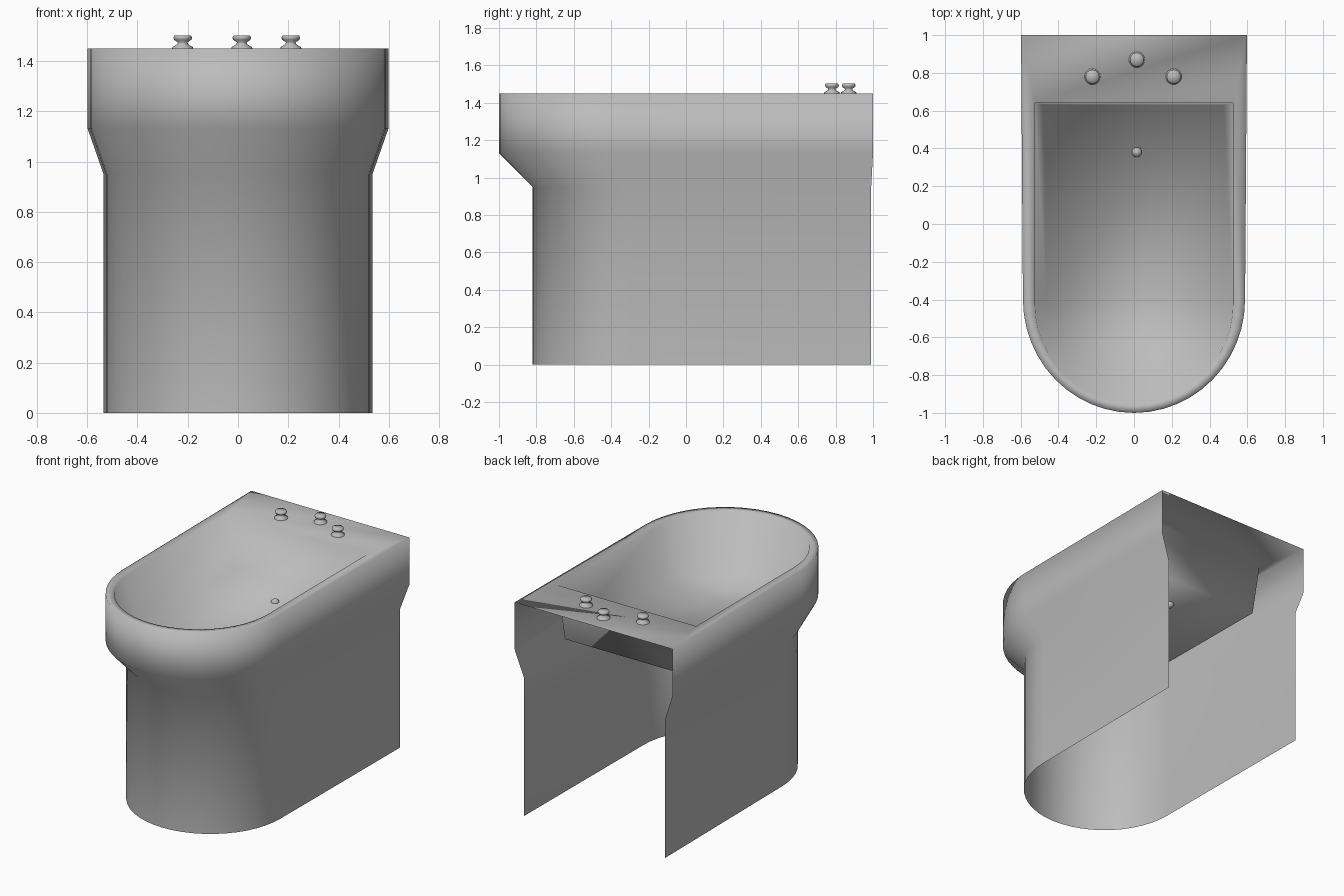
import bpy, bmesh
from math import pi, sin, cos

if "Cube" in bpy.data.objects:
    bpy.data.objects.remove(bpy.data.objects["Cube"])

SEGMENTS = 24

ceramic = bpy.data.materials.new("grey ceramic")
ceramic.use_nodes = True
GREY = (0.5, 0.5, 0.5, 1)
ceramic.diffuse_color = GREY
ceramic.node_tree.nodes["Principled BSDF"].inputs["Base Color"].default_value = GREY


def finish(bm, name):
    mesh = bpy.data.meshes.new(name)
    bm.to_mesh(mesh)
    bm.free()
    mesh.materials.append(ceramic)
    mesh.polygons.foreach_set("use_smooth", [True] * len(mesh.polygons))
    obj = bpy.data.objects.new(name, mesh)
    bpy.context.collection.objects.link(obj)
    return obj


def u_loop(bm, half_back, half_front, back, centre, front, z):
    """Open U outline: straight sides from the back, rounded at the front."""
    points = [(half_back, back)]
    for i in range(SEGMENTS + 1):
        a = pi * i / SEGMENTS
        points.append((half_front * cos(a), centre - (centre - front) * sin(a)))
    points.append((-half_back, back))
    return [bm.verts.new((x, y, z)) for x, y in points]


def bridge(bm, lower, upper):
    for i in range(len(lower) - 1):
        bm.faces.new((lower[i + 1], lower[i], upper[i], upper[i + 1]))


# Thin body: pedestal, flare, rim and basin, open at the back and underneath
bm = bmesh.new()
foot = u_loop(bm, 0.535, 0.526, 0.99, -0.29, -0.82, 0)
neck = u_loop(bm, 0.535, 0.526, 0.99, -0.29, -0.82, 0.95)
flare = u_loop(bm, 0.598, 0.588, 1, -0.4, -1, 1.13)
rim = u_loop(bm, 0.598, 0.588, 1, -0.4, -1, 1.45)
lip = u_loop(bm, 0.525, 0.525, 0.64, -0.42, -0.95, 1.45)
floor = u_loop(bm, 0.475, 0.465, 0.63, -0.38, -0.83, 1.09)
loops = [foot, neck, flare, rim, lip, floor]
for lower, upper in zip(loops, loops[1:]):
    bridge(bm, lower, upper)

# Tap deck and rear basin wall
bm.faces.new((rim[0], rim[-1], lip[-1], lip[0]))
bm.faces.new((lip[0], lip[-1], floor[-1], floor[0]))

# Basin floor, in strips from side to side
last = len(floor) - 1
for i in range(last // 2):
    corners = [floor[i], floor[last - i], floor[last - i - 1], floor[i + 1]]
    if corners[2] is corners[3]:
        corners.pop()
    bm.faces.new(corners)
bmesh.ops.recalc_face_normals(bm, faces=bm.faces)
bm.faces.ensure_lookup_table()
bm.normal_update()
deck = next(f for f in bm.faces if rim[0] in f.verts and rim[-1] in f.verts)
if deck.normal.z < 0:
    bmesh.ops.reverse_faces(bm, faces=bm.faces)
finish(bm, "body")


# Turned tap knobs
KNOB = [(0.042, 0), (0.04, 0.006), (0.022, 0.016), (0.019, 0.024),
        (0.034, 0.034), (0.037, 0.043), (0.033, 0.052)]


def knob(name, x, y):
    bm = bmesh.new()
    sides = 20
    rings = [[bm.verts.new((r * cos(2 * pi * k / sides), r * sin(2 * pi * k / sides), z))
              for k in range(sides)] for r, z in KNOB]
    for low, high in zip(rings, rings[1:]):
        for k in range(sides):
            n = (k + 1) % sides
            bm.faces.new((low[k], low[n], high[n], high[k]))
    bm.faces.new(rings[-1])
    obj = finish(bm, name)
    obj.location = (x, y, 1.45)


knob("right_knob", -0.22, 0.78)
knob("middle_knob", 0.015, 0.87)
knob("left_knob", 0.21, 0.78)

# Small drain stud
bm = bmesh.new()
bmesh.ops.create_uvsphere(bm, u_segments=16, v_segments=8, radius=0.027)
stud = finish(bm, "drain_stud")
stud.location = (0.015, 0.38, 1.085)
